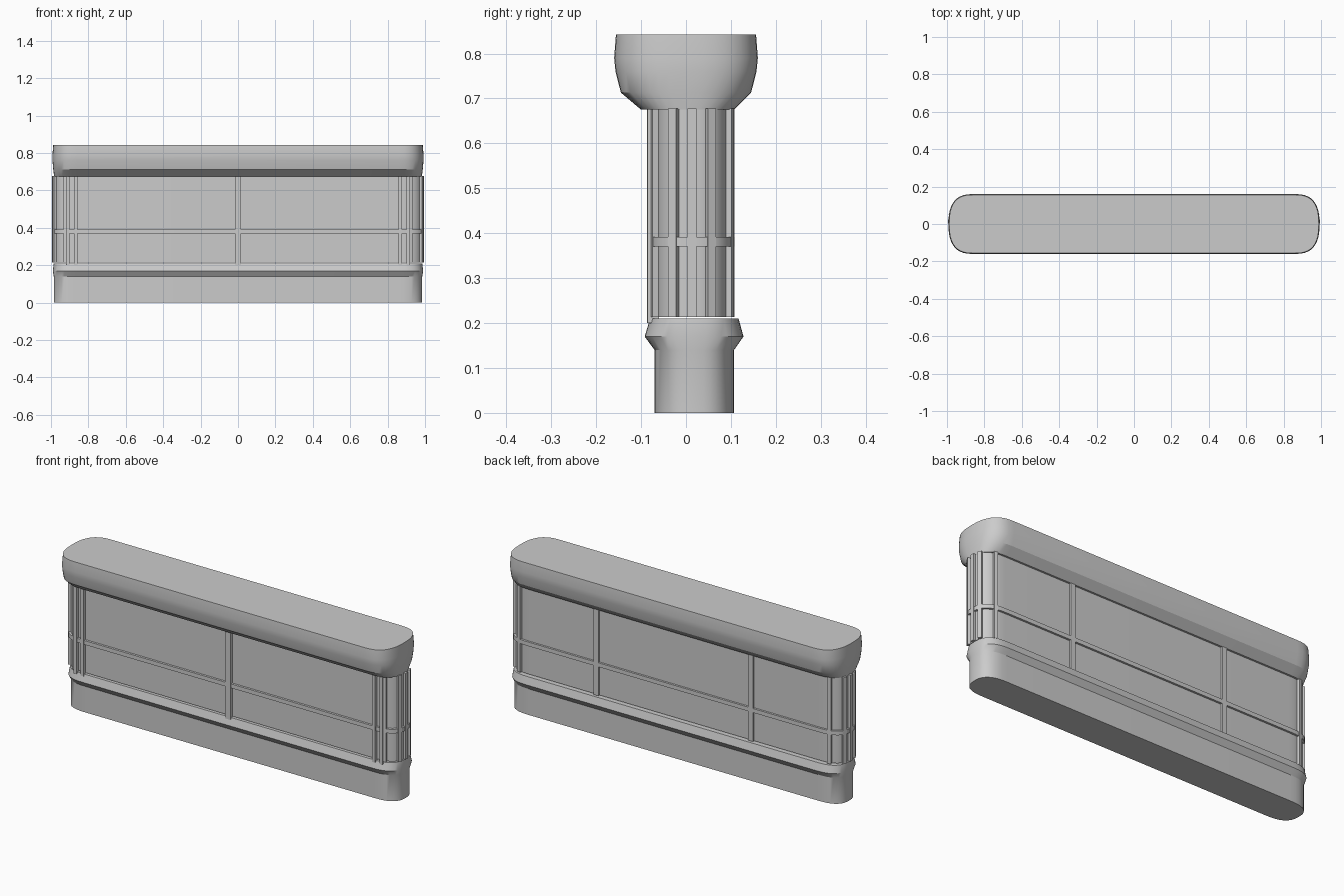
import bpy, bmesh, math
from mathutils import Matrix

if "Cube" in bpy.data.objects:
    bpy.data.objects.remove(bpy.data.objects["Cube"])

mat = bpy.data.materials.new("plain grey")
mat.use_nodes = True
grey = (0.6, 0.6, 0.6, 1)
mat.diffuse_color = grey
mat.node_tree.nodes["Principled BSDF"].inputs["Base Color"].default_value = grey

POWER = 2.6      # squareness of the rounded ends
START = 0.86     # x where the rounded ends begin
STEPS = 20


def finish(bm, name, smooth=False):
    bmesh.ops.recalc_face_normals(bm, faces=bm.faces)
    mesh = bpy.data.meshes.new(name)
    bm.to_mesh(mesh)
    bm.free()
    mesh.materials.append(mat)
    obj = bpy.data.objects.new(name, mesh)
    bpy.context.collection.objects.link(obj)
    if smooth:
        bpy.ops.object.select_all(action="DESELECT")
        obj.select_set(True)
        bpy.context.view_layer.objects.active = obj
        bpy.ops.object.shade_smooth_by_angle(angle=math.radians(30))
    return obj


def outline(front, back, end):
    """Long counter outline with squarish rounded ends."""
    mid, half = (front + back) / 2, (back - front) / 2
    right = []
    for i in range(STEPS + 1):
        t = math.pi * (i / STEPS - 0.5)
        c, s = max(math.cos(t), 0), math.sin(t)
        x = START + (end - START) * c ** (2 / POWER)
        y = mid + half * math.copysign(abs(s) ** (2 / POWER), s)
        right.append((x, y))
    return right + [(-x, y) for x, y in reversed(right)]


def loft(name, rings):
    """Closed solid through rings of (z, front y, back y, end x)."""
    bm = bmesh.new()
    loops = [[bm.verts.new((x, y, z)) for x, y in outline(f, b, e)]
             for z, f, b, e in rings]
    for low, high in zip(loops, loops[1:]):
        for i in range(len(low)):
            j = (i + 1) % len(low)
            bm.faces.new((low[i], low[j], high[j], high[i]))
    bm.faces.new(loops[0][::-1])
    bm.faces.new(loops[-1])
    return finish(bm, name, True)


def bar(name, x, y, z0, z1, angle=0, width=0.02, depth=0.026):
    """Upright slat whose thin side points along angle."""
    bm = bmesh.new()
    bmesh.ops.create_cube(bm, size=1)
    bm.transform(Matrix.Translation((x, y, (z0 + z1) / 2))
                 @ Matrix.Rotation(angle, 4, "Z")
                 @ Matrix.Diagonal((depth, width, z1 - z0, 1)))
    return finish(bm, name)


# Plinth with a flared rim
loft("base", [(0, -0.07, 0.107, 0.985), (0.14, -0.07, 0.107, 0.985),
              (0.17, -0.092, 0.128, 0.99), (0.21, -0.08, 0.117, 0.985)])

# Panelled body and its horizontal rail
loft("body", [(0.214, -0.07, 0.097, 0.982), (0.68, -0.07, 0.097, 0.982)])
loft("rail", [(0.37, -0.082, 0.108, 0.993), (0.392, -0.082, 0.108, 0.993)])

# Heavy counter top
loft("counter_top", [(0.675, -0.10, 0.107, 0.983), (0.713, -0.145, 0.145, 0.988),
                     (0.76, -0.157, 0.157, 0.992), (0.79, -0.16, 0.16, 0.992),
                     (0.842, -0.156, 0.156, 0.988)])

# Slats wrapped around both rounded ends
mid, half, reach = 0.0135, 0.0835, 0.122
for side, label in ((1, "left"), (-1, "right")):
    for i in range(-2, 3):
        dy = 0.039 * i
        u = (1 - abs(dy / half) ** POWER) ** (1 / POWER)
        nx = u ** (POWER - 1) / reach
        ny = math.copysign(abs(dy / half) ** (POWER - 1) / half, dy)
        bar(f"{label}_end_slat_{i + 3}", side * (START + reach * u), mid + dy,
            0.214, 0.678, math.atan2(ny, side * nx))
    for x in (0.868, 0.91):
        bar(f"{label}_front_slat", side * x, -0.073, 0.2, 0.678,
            math.pi / 2, width=0.018)

# Panel dividers
bar("front_divider", 0, -0.074, 0.2, 0.678, math.pi / 2, width=0.03)
for x in (-0.46, 0.46):
    bar("back_divider", x, 0.095, 0.214, 0.678, math.pi / 2, width=0.028)
